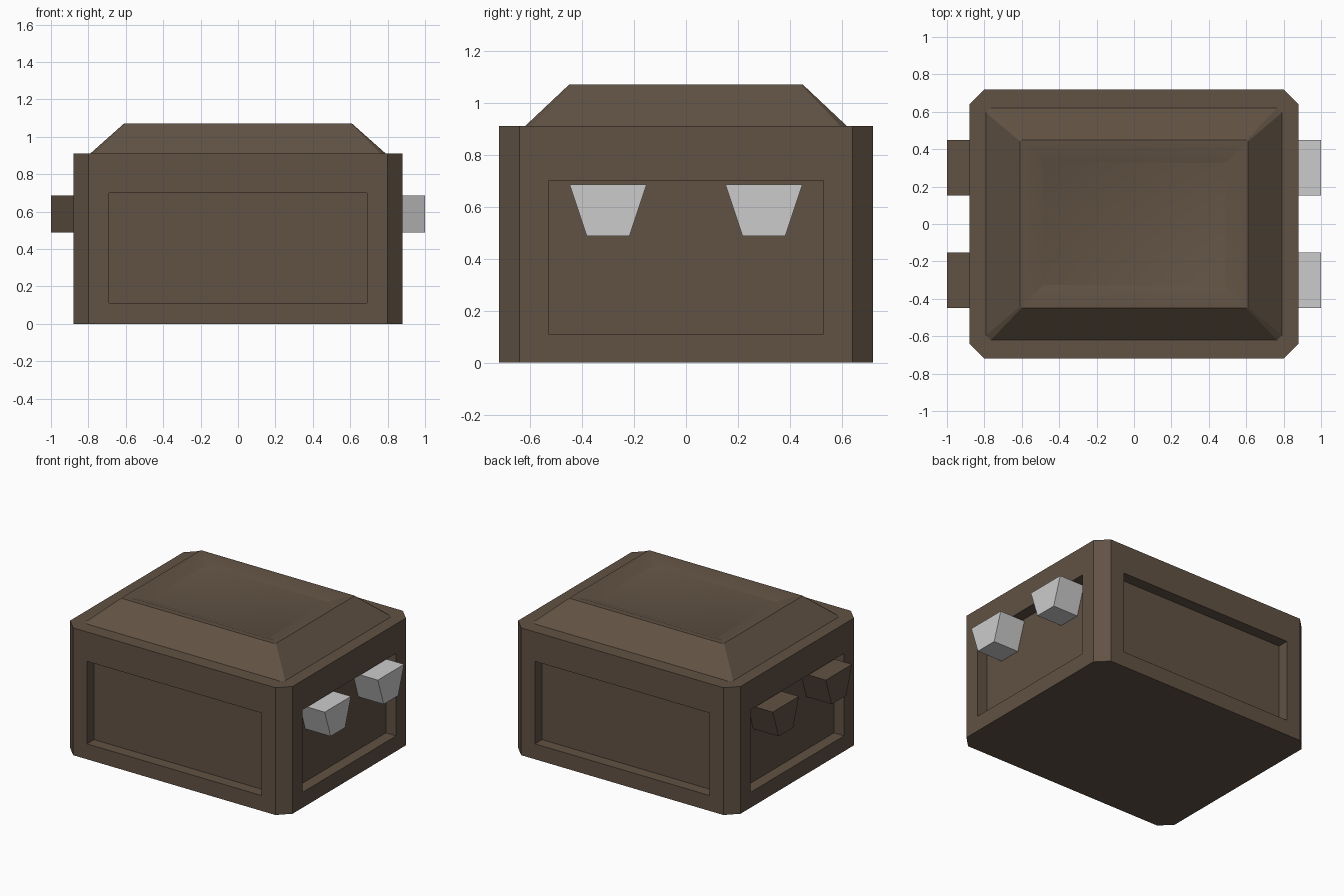
import bpy, bmesh, math

if "Cube" in bpy.data.objects:
    bpy.data.objects.remove(bpy.data.objects["Cube"])

brown = bpy.data.materials.new("dark_brown")
brown.diffuse_color = (0.12, 0.085, 0.058, 1)
brown.use_nodes = True
brown.node_tree.nodes["Principled BSDF"].inputs["Base Color"].default_value = brown.diffuse_color


def finish(bm, name, mat=None):
    mesh = bpy.data.meshes.new(name)
    bm.to_mesh(mesh)
    bm.free()
    obj = bpy.data.objects.new(name, mesh)
    bpy.context.collection.objects.link(obj)
    if mat:
        mesh.materials.append(mat)
    return obj


def ring(bm, hx, hy, c, z):
    """Counter-clockwise rectangle with cut corners."""
    pts = [(hx, -hy + c), (hx, hy - c), (hx - c, hy), (-hx + c, hy),
           (-hx, hy - c), (-hx, -hy + c), (-hx + c, -hy), (hx - c, -hy)]
    return [bm.verts.new((x, y, z)) for x, y in pts]


def loft(bm, sections):
    """Bridge successive rings and cap the last; returns rings and side faces."""
    rings = [ring(bm, *s) for s in sections]
    sides = []
    for a, b in zip(rings, rings[1:]):
        for i in range(8):
            j = (i + 1) % 8
            sides.append(bm.faces.new((a[i], a[j], b[j], b[i])))
    bm.faces.new(rings[-1])
    return rings, sides


# Body: cut-corner box with a sunken panel on each of the four broad sides
bm = bmesh.new()
rings, sides = loft(bm, [(0.88, 0.72, 0.08, 0), (0.88, 0.72, 0.08, 0.91)])
bm.faces.new(reversed(rings[0]))
bm.normal_update()
panels = sides[0::2]
bmesh.ops.inset_individual(bm, faces=panels, thickness=0.11, use_even_offset=True)
for f in panels:
    for v in f.verts:
        v.co.z = 0.70 if v.co.z > 0.45 else 0.11
bm.normal_update()
for f in bmesh.ops.extrude_discrete_faces(bm, faces=panels)["faces"]:
    f.normal_update()
    shift = f.normal * -0.08
    for v in f.verts:
        v.co += shift
bmesh.ops.recalc_face_normals(bm, faces=bm.faces)
finish(bm, "chest_body", brown)

# Lid: sloped sides, flat rim and a shallow dished top
bm = bmesh.new()
loft(bm, [(0.79, 0.62, 0.025, 0.91), (0.61, 0.45, 0.008, 1.07),
          (0.57, 0.41, 0.008, 1.07), (0.49, 0.33, 0.008, 1.04)])
lid = finish(bm, "lid", brown)
bpy.context.view_layer.objects.active = lid
lid.select_set(True)
bpy.ops.object.shade_smooth_by_angle(angle=math.radians(25))
lid.select_set(False)

# Lugs: tapered prisms standing out of the end panels, plain grey on the right
for side, sx in (("right", 1), ("left", -1)):
    for place, cy in (("front", -0.30), ("back", 0.30)):
        bm = bmesh.new()
        profile = [(-0.148, 0.685), (-0.082, 0.487), (0.082, 0.487), (0.148, 0.685)]
        inner, outer = ([bm.verts.new((sx * x, cy + y, z)) for y, z in profile]
                        for x in (0.80, 1.0))
        bm.faces.new(inner)
        bm.faces.new(outer)
        for i in range(4):
            j = (i + 1) % 4
            bm.faces.new((inner[i], inner[j], outer[j], outer[i]))
        bmesh.ops.recalc_face_normals(bm, faces=bm.faces)
        finish(bm, f"{side}_{place}_lug", brown if sx < 0 else None)
